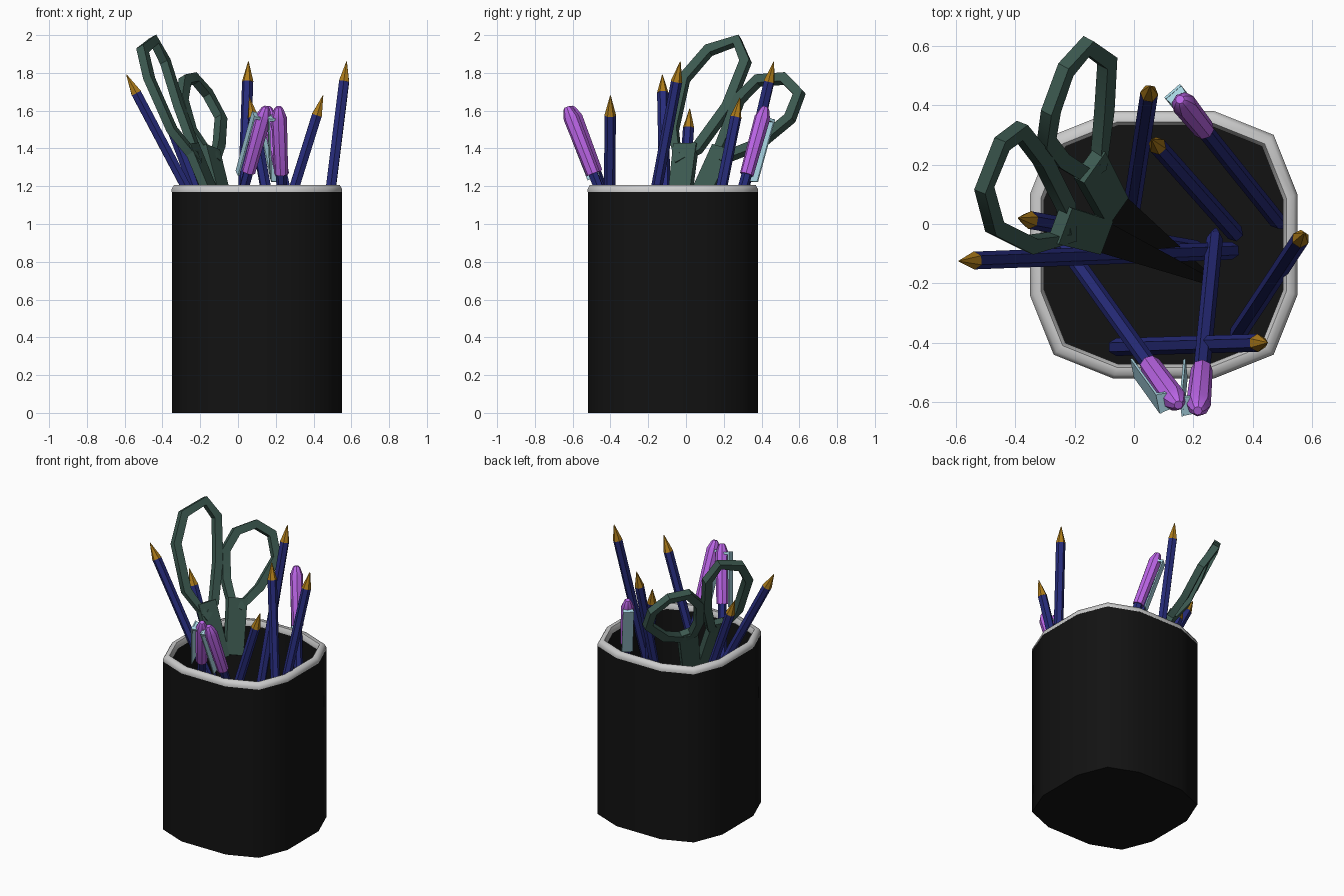
import bpy, bmesh, math
from mathutils import Vector as V

if "Cube" in bpy.data.objects:
    bpy.data.objects.remove(bpy.data.objects["Cube"])


def material(name, rgb):
    m = bpy.data.materials.new(name)
    m.diffuse_color = (*rgb, 1)
    m.use_nodes = True
    m.node_tree.nodes["Principled BSDF"].inputs["Base Color"].default_value = m.diffuse_color
    return m


BLACK = material("black", (0.006, 0.006, 0.006))
GREY = material("rim_grey", (0.55, 0.55, 0.55))
BLUE = material("blue", (0.02, 0.025, 0.2))
WOOD = material("wood", (0.42, 0.2, 0.01))
PINK = material("pink", (0.5, 0.13, 0.8))
CYAN = material("pale_blue", (0.4, 0.68, 0.78))
TEAL = material("dark_green", (0.045, 0.1, 0.08))


def loft(name, rings, mat, closed=False, smooth=0):
    """Skin a list of equal-length point rings; cap the ends unless closed."""
    bm = bmesh.new()
    rows = [[bm.verts.new(p) for p in r] for r in rings]
    n = len(rows[0])
    pairs = list(zip(rows, rows[1:])) + ([(rows[-1], rows[0])] if closed else [])
    for a, b in pairs:
        for i in range(n):
            j = (i + 1) % n
            bm.faces.new((a[i], a[j], b[j], b[i]))
    if not closed:
        bm.faces.new(rows[0])
        bm.faces.new(rows[-1])
    bmesh.ops.remove_doubles(bm, verts=bm.verts, dist=1e-5)
    bmesh.ops.recalc_face_normals(bm, faces=bm.faces)
    me = bpy.data.meshes.new(name)
    bm.to_mesh(me)
    bm.free()
    me.materials.append(mat)
    if smooth:
        for p in me.polygons:
            p.use_smooth = True
        me.set_sharp_from_angle(angle=math.radians(smooth))
    ob = bpy.data.objects.new(name, me)
    bpy.context.collection.objects.link(ob)
    return ob


def rod(name, start, axis, profile, mat, sides=6, smooth=0):
    """Turned solid along an axis; profile is (distance, radius)."""
    q = axis.to_track_quat('Z', 'Y')
    rings = [[start + q @ V((r * math.cos(k * math.tau / sides),
                             r * math.sin(k * math.tau / sides), d))
              for k in range(sides)] for d, r in profile]
    return loft(name, rings, mat, smooth=smooth)


def plate(name, p0, p1, side, w0, w1, t, mat):
    """Flat tapered bar from p0 to p1, its width along side."""
    d = (p1 - p0).normalized()
    s = (side - d * side.dot(d)).normalized()
    n = d.cross(s) * t / 2
    rings = [[p + s * w / 2 + n, p - s * w / 2 + n, p - s * w / 2 - n, p + s * w / 2 - n]
             for p, w in ((p0, w0), (p1, w1))]
    return loft(name, rings, mat)


# Cup: rounded-square section with twelve corners
CX, CY = 0.10, -0.07
quarter = [(0.45, 0.17), (0.37, 0.37), (0.17, 0.45)]
section = []
for k in range(4):
    for x, y in quarter:
        for _ in range(k):
            x, y = -y, x
        section.append((x, y))


def cup_ring(s, z):
    return [V((CX + s * x, CY + s * y, z)) for x, y in section]


loft("cup", [cup_ring(s, z) for s, z in
             ((1, 0), (1, 1.18), (0.9, 1.18), (0.9, 0.03))], BLACK, smooth=60)
loft("cup_rim", [cup_ring(s, z) for s, z in
                 ((1.002, 1.17), (1.002, 1.185), (0.975, 1.207), (0.92, 1.207),
                  (0.895, 1.185), (0.895, 1.17))], GREY, closed=True, smooth=60)

# Pencils: tip and foot of each
pencils = [
    ((-0.59, -0.125, 1.79), (0.33, -0.09, 0.05)),
    ((0.575, -0.03, 1.86), (0.35, -0.37, 0.05)),
    ((0.055, 0.465, 1.86), (-0.01, 0.04, 0.05)),
    ((0.06, 0.285, 1.67), (0.34, -0.03, 0.12)),
    ((0.45, -0.40, 1.68), (-0.06, -0.415, 0.05)),
    ((-0.39, 0.02, 1.61), (0.21, -0.085, 0.05)),
]
for i, (tip, foot) in enumerate(pencils, 1):
    tip, foot = V(tip), V(foot)
    ax = (tip - foot).normalized()
    ln = (tip - foot).length
    rod(f"pencil_{i}_body", foot, ax, [(0, 0.03), (ln - 0.11, 0.03)], BLUE)
    rod(f"pencil_{i}_point", foot, ax, [(ln - 0.11, 0.031), (ln, 0.002)], WOOD)

# Pens: cap top, foot and the side the clip sits on
pens = [
    ((0.155, 0.42, 1.62), (0.50, -0.01, 0.06), (-0.6, 0.7, 0.2)),
    ((0.15, -0.61, 1.62), (-0.28, -0.01, 0.06), (-1, -0.2, 0)),
    ((0.215, -0.63, 1.62), (0.275, -0.02, 0.06), (-1, -0.1, 0)),
]
for i, (top, foot, out) in enumerate(pens, 1):
    top, foot, out = V(top), V(foot), V(out)
    ax = (top - foot).normalized()
    ln = (top - foot).length
    out = (out - ax * out.dot(ax)).normalized()
    wide = ax.cross(out)
    rod(f"pen_{i}_body", foot, ax, [(0, 0.008), (0.08, 0.028), (ln - 0.3, 0.028)], BLUE)
    rod(f"pen_{i}_cap", foot, ax, [(ln - 0.38, 0.037), (ln - 0.06, 0.042),
                                   (ln - 0.01, 0.024), (ln, 0.015)],
        PINK, sides=8, smooth=30)
    off = out * 0.056
    plate(f"pen_{i}_clip", top - ax * 0.40 + off, top - ax * 0.05 + off,
          wide, 0.07, 0.07, 0.008, CYAN)
    plate(f"pen_{i}_clip_bridge", top - ax * 0.06 + out * 0.02, top - ax * 0.06 + off,
          wide, 0.06, 0.07, 0.015, CYAN)


# Scissors: finger loops swept with a flat rectangular section
def finger_loop(name, pts, width, thick):
    pts = [V(p) for p in pts]
    n = len(pts)
    nor = sum((pts[i].cross(pts[(i + 1) % n]) for i in range(n)), V()).normalized()
    rings = []
    for i, p in enumerate(pts):
        a = (p - pts[i - 1]).normalized()
        b = (pts[(i + 1) % n] - p).normalized()
        s = (a + b).cross(nor).normalized() * width / 2
        h = nor * thick / 2
        rings.append([p + s + h, p - s + h, p - s - h, p + s - h])
    loft(name, rings, TEAL, closed=True, smooth=40)
    return nor


loop_a = [(-.22, -.04, 1.34), (-.35, -.07, 1.50), (-.47, -.01, 1.77), (-.505, .12, 1.92),
          (-.445, .27, 1.97), (-.385, .315, 1.86), (-.31, .22, 1.62), (-.23, .06, 1.40)]
loop_b = [(-.12, .20, 1.35), (-.10, .38, 1.42), (-.09, .55, 1.56), (-.16, .60, 1.69),
          (-.23, .52, 1.77), (-.28, .38, 1.76), (-.295, .28, 1.66), (-.25, .22, 1.50),
          (-.17, .17, 1.38)]
handles = [
    ("left", loop_a, (-.25, .0, 1.42), (-.11, -.04, 1.08), (.27, -.20, .08)),
    ("right", loop_b, (-.15, .20, 1.40), (-.07, .05, 1.08), (.24, -.17, .08)),
]
for side, pts, upper, lower, tip in handles:
    nor = finger_loop(f"scissor_{side}_loop", pts, 0.055, 0.045)
    upper, lower, tip = V(upper), V(lower), V(tip)
    across = nor.cross(upper - lower)
    plate(f"scissor_{side}_shank", upper, lower, across, 0.13, 0.12, 0.045, TEAL)
    plate(f"scissor_{side}_blade", lower + (upper - lower) * 0.1, tip, across,
          0.11, 0.02, 0.015, BLACK)
